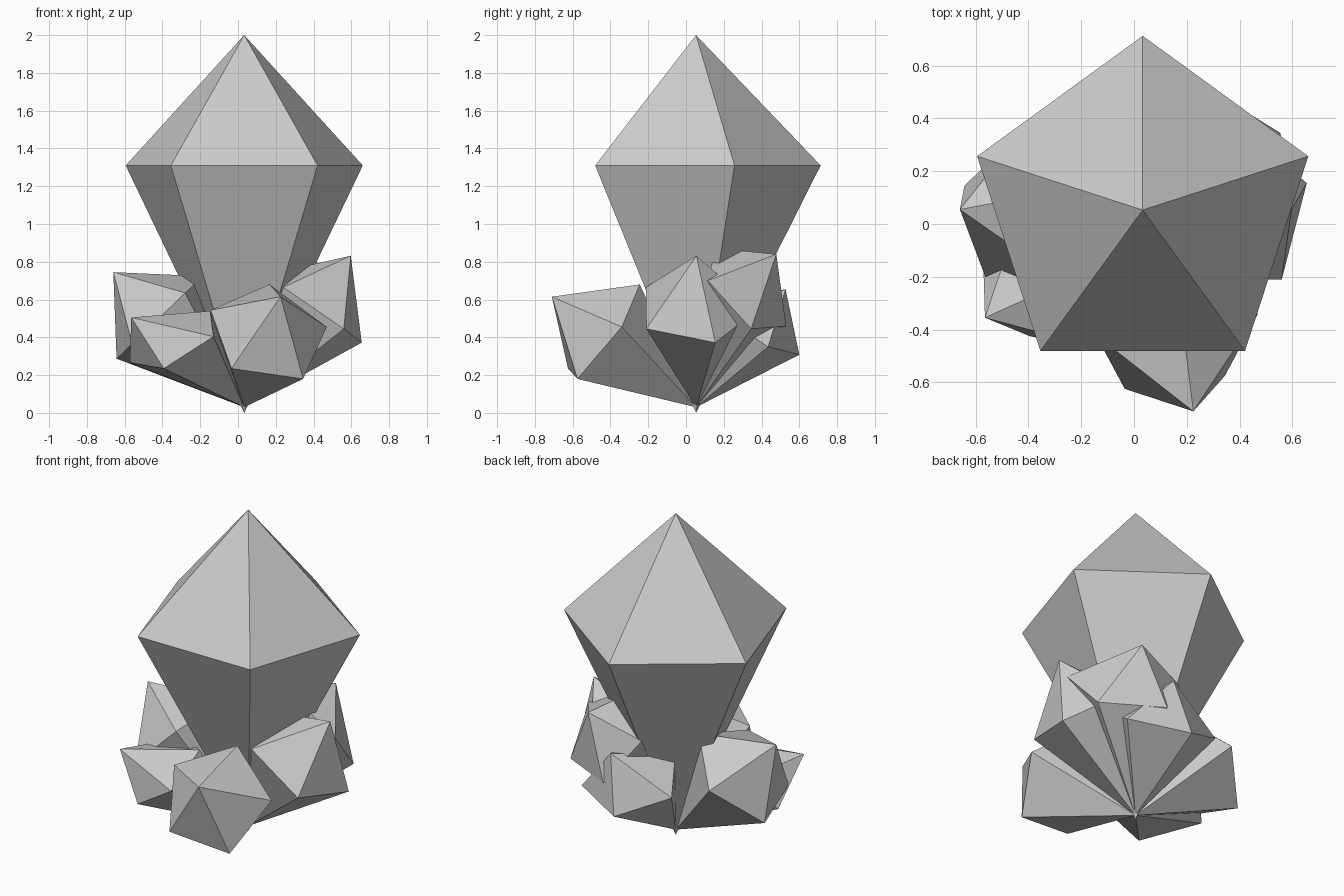
import bpy, bmesh, math
from mathutils import Vector

if "Cube" in bpy.data.objects:
    bpy.data.objects.remove(bpy.data.objects["Cube"])

COS72 = math.cos(math.radians(72))
SIN72 = math.sin(math.radians(72))


def crystal(name, tip, apex, v0, v1, v2):
    """Five-sided double pyramid; the girdle is set by three neighbouring corners."""
    v0, v1, v2 = Vector(v0), Vector(v1), Vector(v2)
    centre = (v0 + v2 - v1 * 2 * COS72) / (2 - 2 * COS72)
    a = v1 - centre
    b = (v2 - v0) / (2 * SIN72)
    bm = bmesh.new()
    low, high = bm.verts.new(tip), bm.verts.new(apex)
    ring = []
    for i in range(5):
        t = math.tau * i / 5
        ring.append(bm.verts.new(centre + a * math.cos(t) + b * math.sin(t)))
    for i in range(5):
        p, q = ring[i], ring[(i + 1) % 5]
        bm.faces.new((p, q, high))
        bm.faces.new((q, p, low))
    bmesh.ops.recalc_face_normals(bm, faces=bm.faces)
    mesh = bpy.data.meshes.new(name)
    bm.to_mesh(mesh)
    bm.free()
    obj = bpy.data.objects.new(name, mesh)
    bpy.context.collection.objects.link(obj)


# Large upright crystal
CX, CY = 0.033, 0.053
girdle = [(CX + 0.66 * math.cos(math.radians(d)), CY + 0.66 * math.sin(math.radians(d)), 1.31)
          for d in (18, 90, 162)]
crystal("main_crystal", (CX, CY, 0), (CX, CY, 2), *girdle)

# Small crystals fanning out from the base: apex, then three girdle corners
ROOT = (CX, CY, 0.03)
small = {
    "front_crystal": ((0.225, -0.71, 0.615),
                      (-0.035, -0.625, 0.235), (0.345, -0.575, 0.18), (0.47, -0.34, 0.455)),
    "front_left_crystal": ((-0.565, -0.355, 0.505),
                           (-0.573, -0.09, 0.266), (-0.393, -0.426, 0.235), (-0.13, -0.473, 0.404)),
    "left_crystal": ((-0.66, 0.055, 0.745),
                     (-0.28, -0.21, 0.635), (-0.56, -0.21, 0.365), (-0.643, 0.145, 0.287)),
    "right_crystal": ((0.597, 0.055, 0.832),
                      (0.655, 0.155, 0.372), (0.56, -0.21, 0.445), (0.24, -0.212, 0.665)),
    "back_crystal": ((0.15, 0.527, 0.655),
                     (-0.219, 0.454, 0.447), (0.077, 0.6, 0.308), (0.414, 0.435, 0.35)),
    "back_right_crystal": ((0.34, 0.478, 0.84),
                           (0.589, 0.115, 0.70), (0.555, 0.345, 0.445), (0.2, 0.53, 0.46)),
}
for name, points in small.items():
    crystal(name, ROOT, *points)
